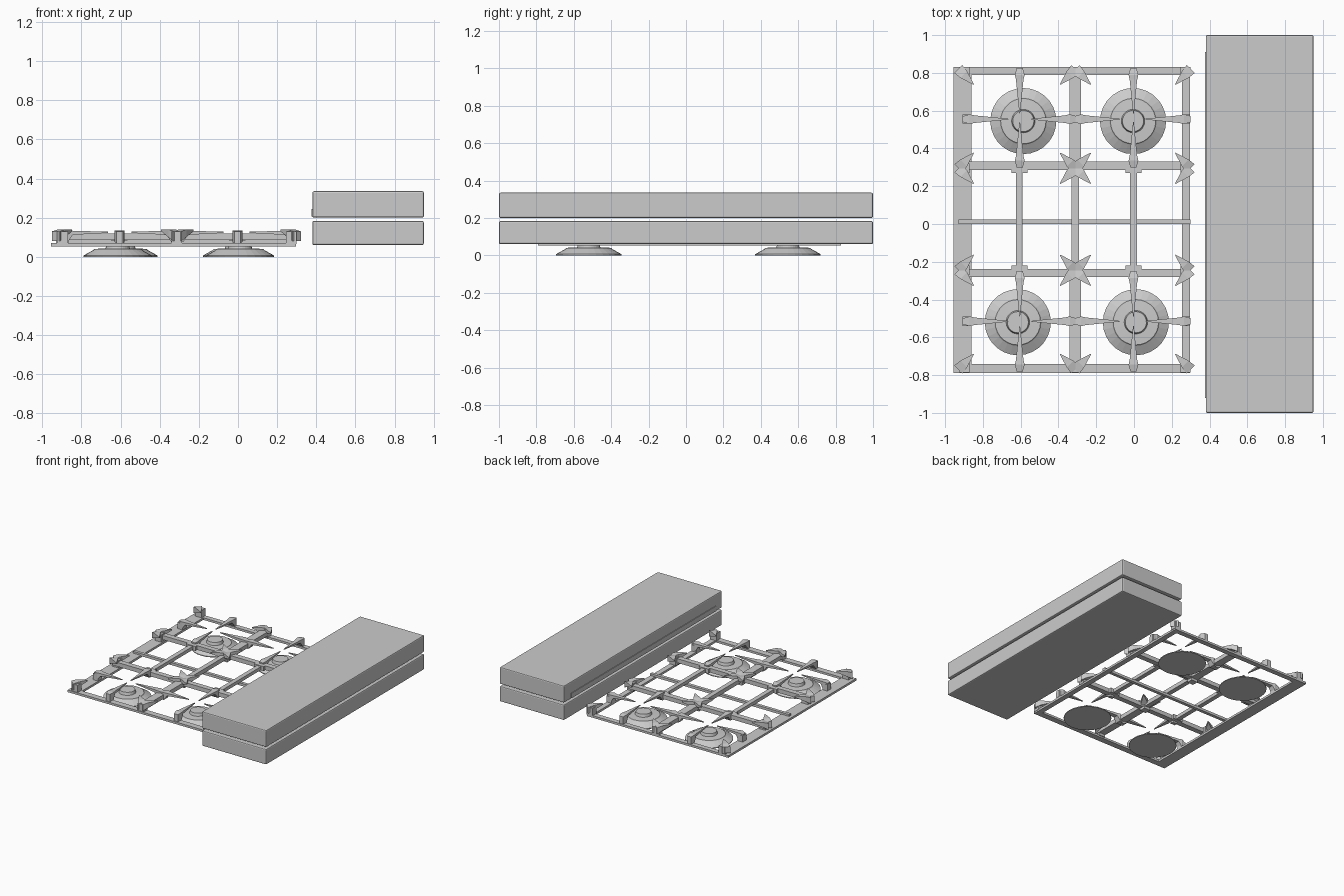
import bpy, bmesh, math
from mathutils import Matrix

if "Cube" in bpy.data.objects:
    bpy.data.objects.remove(bpy.data.objects["Cube"])


def finish(bm, name):
    bmesh.ops.recalc_face_normals(bm, faces=bm.faces)
    me = bpy.data.meshes.new(name)
    bm.to_mesh(me)
    bm.free()
    ob = bpy.data.objects.new(name, me)
    bpy.context.collection.objects.link(ob)
    return ob


def box(name, x0, x1, y0, y1, z0, z1, bevel=0):
    bm = bmesh.new()
    bmesh.ops.create_cube(bm, size=1)
    bmesh.ops.scale(bm, vec=(x1 - x0, y1 - y0, z1 - z0), verts=bm.verts)
    bmesh.ops.translate(bm, vec=((x0 + x1) / 2, (y0 + y1) / 2, (z0 + z1) / 2), verts=bm.verts)
    if bevel:
        bmesh.ops.bevel(bm, geom=bm.edges[:], offset=bevel, segments=2, profile=0.5, affect='EDGES')
    return finish(bm, name)


def kite(name, x, y, angle, outline, foot=0):
    """Tapered prong: (along, half width, bottom, top) stations along local x."""
    bm = bmesh.new()
    rings = [[bm.verts.new((a, s * w, z)) for s, z in ((-1, b), (1, b), (1, t), (-1, t))]
             for a, w, b, t in outline]
    for r, q in zip(rings, rings[1:]):
        for i in range(4):
            bm.faces.new((r[i], r[(i + 1) % 4], q[(i + 1) % 4], q[i]))
    bm.faces.new(rings[0])
    bm.faces.new(rings[-1])
    bm.transform(Matrix.Translation((x, y, 0)) @ Matrix.Rotation(math.radians(angle), 4, 'Z'))
    return finish(bm, name)


# Stacked warming drawer boxes
box("lower_box", 0.38, 0.95, -1, 1, 0.06, 0.183, 0.008)
box("upper_box", 0.38, 0.95, -1, 1, 0.2, 0.335, 0.008)
box("upper_box_handle_strip", 0.375, 0.385, -0.92, 0.91, 0.205, 0.245)

# Low outer frame
box("frame_left", -0.955, -0.86, -0.79, 0.83, 0.053, 0.07)
box("frame_right", 0.255, 0.297, -0.79, 0.83, 0.053, 0.07)
box("frame_back", -0.87, 0.27, 0.79, 0.83, 0.053, 0.07)
box("frame_front", -0.87, 0.27, -0.79, -0.742, 0.053, 0.07)

# Raised grate bars
for i, (a, b) in enumerate([(0.287, 0.33), (-0.28, -0.238)]):
    box(f"cross_bar_{i}", -0.92, 0.28, a, b, 0.085, 0.118)
box("centre_bar", -0.93, 0.30, 0, 0.025, 0.065, 0.085)
box("spine_back", -0.342, -0.28, 0.30, 0.81, 0.085, 0.118)
box("spine_front", -0.342, -0.28, -0.77, -0.25, 0.085, 0.118)
box("spine_middle", -0.33, -0.292, -0.25, 0.30, 0.085, 0.118)
for x in (-0.607, -0.003):
    box("thin_bar", x - 0.018, x + 0.018, -0.25, 0.30, 0.085, 0.112)
    for y in (0.283, -0.233):
        box("bar_foot", x - 0.042, x + 0.042, y - 0.014, y + 0.014, 0.082, 0.118)

# Burners: flared base, ring and cap, revolved with flat sides
PROFILE = [(0.175, 0), (0.175, 0.006), (0.125, 0.034), (0.12, 0.04), (0.062, 0.043), (0.056, 0.065)]
for i, (x, y) in enumerate([(-0.586, 0.545), (-0.005, 0.545), (-0.615, -0.52), (0.01, -0.52)]):
    bm = bmesh.new()
    N = 28
    rings = [[bm.verts.new((x + r * math.cos(2 * math.pi * k / N),
                            y + r * math.sin(2 * math.pi * k / N), z)) for k in range(N)]
             for r, z in PROFILE]
    for r, q in zip(rings, rings[1:]):
        for k in range(N):
            bm.faces.new((r[k], r[(k + 1) % N], q[(k + 1) % N], q[k]))
    bm.faces.new(rings[0])
    bm.faces.new(rings[-1])
    finish(bm, f"burner_{i}")

# Pan fingers: deep at the frame, needle tip over the burner
FINGER = [(0, 0.016, 0.07, 0.128), (0.035, 0.026, 0.075, 0.135),
          (0.06, 0.02, 0.112, 0.133), (0.24, 0.002, 0.122, 0.128)]
for cx in (-0.605, -0.003):
    for y, ang in ((0.825, -90), (0.30, 90), (-0.25, -90), (-0.78, 90)):
        kite("finger", cx, y, ang, FINGER)
for y in (0.555, -0.515):
    for x, ang in ((-0.905, 0), (-0.305, 180), (-0.315, 0), (0.30, 180)):
        kite("finger", x, y, ang, FINGER)

# Pointed claws at every bar junction; border ones keep only inward arms
CLAW = [(0, 0.03, 0.08, 0.13), (0.04, 0.025, 0.1, 0.14), (0.115, 0.002, 0.13, 0.14)]
xs, ys = (-0.93, -0.31, 0.30), (-0.77, -0.245, 0.295, 0.82)
for ix, x in enumerate(xs):
    for iy, y in enumerate(ys):
        for sx in (-1, 1):
            for sy in (-1, 1):
                if (ix == 0 and sx < 0) or (ix == 2 and sx > 0):
                    continue
                if (iy == 0 and sy < 0) or (iy == 3 and sy > 0):
                    continue
                kite("claw", x, y, math.degrees(math.atan2(sy, sx)), CLAW)
        # support post under the claw
        px = x + (0.035, 0, -0.025)[ix]
        py = y + (0.01, 0, 0, -0.015)[iy]
        box("claw_post", px - 0.03, px + 0.025, py - 0.025, py + 0.025, 0.065, 0.128)
# posts carrying the side fingers
for y in (0.555, -0.515):
    for x in (-0.885, 0.275):
        box("finger_post", x - 0.022, x + 0.022, y - 0.024, y + 0.024, 0.065, 0.12)
